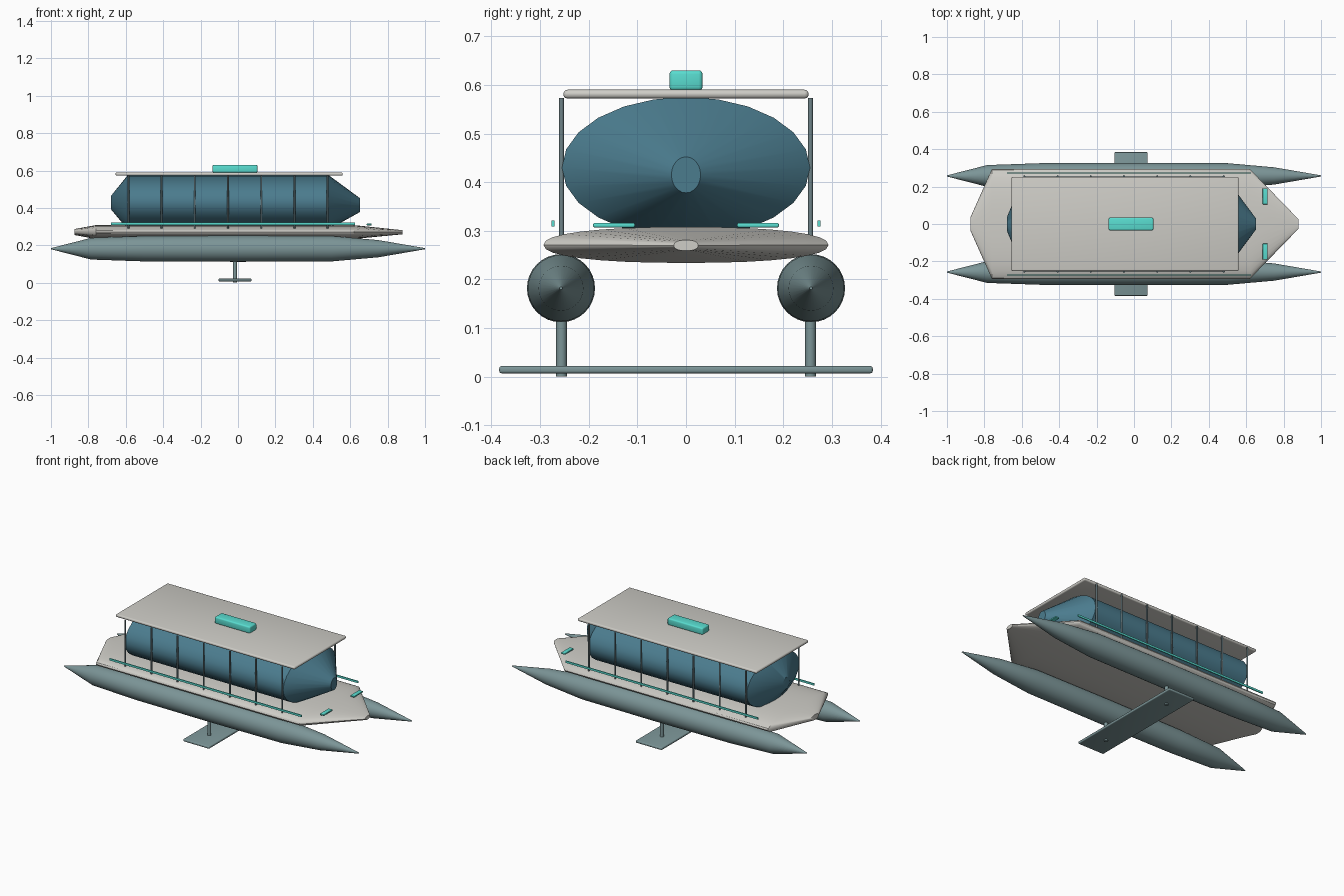
import bpy, bmesh
from math import cos, sin, pi, radians, copysign

if "Cube" in bpy.data.objects:
    bpy.data.objects.remove(bpy.data.objects["Cube"])


def material(name, rgb):
    m = bpy.data.materials.new(name)
    m.diffuse_color = (*rgb, 1)
    m.use_nodes = True
    m.node_tree.nodes["Principled BSDF"].inputs["Base Color"].default_value = m.diffuse_color
    return m


HULL = material("hull_grey_blue", (0.20, 0.30, 0.31))
SHELL = material("warm_white", (0.62, 0.61, 0.57))
GLASS = material("cabin_blue", (0.07, 0.20, 0.27))
TEAL = material("teal", (0.10, 0.72, 0.63))
POST = material("post_grey", (0.16, 0.23, 0.25))


def finish(bm, name, mat, angle=35):
    bmesh.ops.recalc_face_normals(bm, faces=bm.faces)
    me = bpy.data.meshes.new(name)
    bm.to_mesh(me)
    bm.free()
    me.materials.append(mat)
    ob = bpy.data.objects.new(name, me)
    bpy.context.collection.objects.link(ob)
    bpy.ops.object.select_all(action='DESELECT')
    ob.select_set(True)
    bpy.context.view_layer.objects.active = ob
    bpy.ops.object.shade_smooth_by_angle(angle=radians(angle))
    return ob


def loft(name, stations, y, mat, n=24, power=2.0):
    """Skin superellipse sections (x, half width, half height, centre z)."""
    bm = bmesh.new()
    rings = []
    for x, w, h, z in stations:
        ring = []
        for i in range(n):
            c, s = cos(2 * pi * i / n), sin(2 * pi * i / n)
            ring.append(bm.verts.new((x,
                                      y + w * copysign(abs(c) ** (2 / power), c),
                                      z + h * copysign(abs(s) ** (2 / power), s))))
        rings.append(ring)
    for a, b in zip(rings, rings[1:]):
        for i in range(n):
            j = (i + 1) % n
            bm.faces.new((a[i], a[j], b[j], b[i]))
    bm.faces.new(rings[0])
    bm.faces.new(rings[-1])
    return finish(bm, name, mat)


def box(name, lo, hi, mat, bevel=0.0):
    bm = bmesh.new()
    bmesh.ops.create_cube(bm, size=1)
    for v in bm.verts:
        for k in range(3):
            v.co[k] = lo[k] if v.co[k] < 0 else hi[k]
    if bevel:
        bmesh.ops.bevel(bm, geom=bm.edges[:], offset=bevel, segments=3,
                        profile=0.5, affect='EDGES')
    return finish(bm, name, mat)


def rod(name, x, y, z0, z1, r, mat, n=16):
    bm = bmesh.new()
    bmesh.ops.create_cone(bm, cap_ends=True, segments=n, radius1=r, radius2=r, depth=z1 - z0)
    bmesh.ops.translate(bm, verts=bm.verts, vec=(x, y, (z0 + z1) / 2))
    return finish(bm, name, mat)


# deck and cabin
loft("deck", [(-0.875, 0.035, 0.016, 0.271), (-0.76, 0.293, 0.037, 0.271),
              (0.62, 0.293, 0.037, 0.271), (0.88, 0.025, 0.011, 0.270)],
     0, SHELL, n=32, power=2.3)
loft("cabin", [(-0.68, 0.035, 0.035, 0.428), (-0.59, 0.255, 0.145, 0.43),
               (0.485, 0.255, 0.145, 0.43), (0.652, 0.03, 0.037, 0.415)], 0, GLASS)

# roof with its equipment pod
box("roof", (-0.655, -0.252, 0.572), (0.56, 0.252, 0.59), SHELL, 0.008)
box("roof_pod", (-0.136, -0.034, 0.588), (0.104, 0.034, 0.63), TEAL, 0.008)

# paired parts on each side
for side, s in (("right", -1), ("left", 1)):
    profile = [(-1, 0.003), (-0.785, 0.058), (-0.5, 0.068), (0, 0.07),
               (0.5, 0.068), (0.75, 0.046), (1, 0.003)]
    loft("pontoon_" + side, [(x, r, r, 0.182) for x, r in profile], s * 0.257, HULL, n=32)
    rod("foil_strut_" + side, -0.016, s * 0.256, 0.0, 0.16, 0.011, HULL)
    for i in range(7):
        rod(f"roof_post_{side}_{i + 1}", -0.586 + i * 0.1775, s * 0.256,
            0.29, 0.573, 0.005, POST, 12)
    y = s * 0.273
    box("side_rail_" + side, (-0.68, y - 0.003, 0.309), (0.625, y + 0.003, 0.321), TEAL)
    y = s * 0.148
    box("bow_light_" + side, (0.688, y - 0.043, 0.307), (0.715, y + 0.043, 0.316), TEAL, 0.003)

# hydrofoil wing
box("hydrofoil", (-0.104, -0.384, 0.007), (0.073, 0.384, 0.022), HULL, 0.005)
